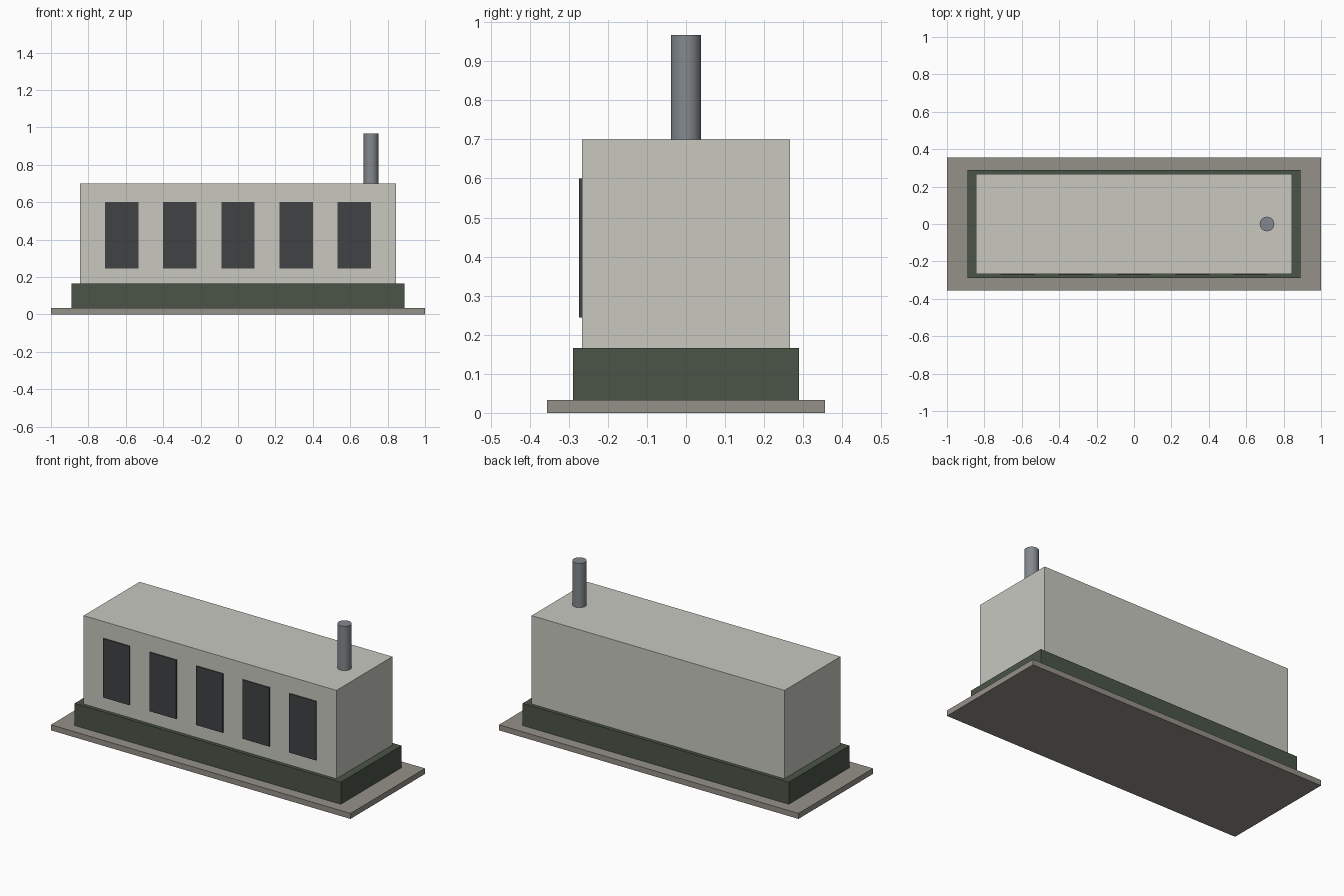
import bpy, math

if "Cube" in bpy.data.objects:
    bpy.data.objects.remove(bpy.data.objects["Cube"])


def material(name, color):
    m = bpy.data.materials.new(name)
    m.diffuse_color = (*color, 1)
    m.use_nodes = True
    m.node_tree.nodes["Principled BSDF"].inputs["Base Color"].default_value = m.diffuse_color
    return m


def box(name, x, y, z, mat):
    """Box from (min, max) ranges on each axis."""
    spans = (x, y, z)
    bpy.ops.mesh.primitive_cube_add(size=1, location=[(a + b) / 2 for a, b in spans])
    ob = bpy.context.object
    ob.name = name
    ob.scale = [b - a for a, b in spans]
    bpy.ops.object.transform_apply(location=False, rotation=False, scale=True)
    ob.data.materials.append(mat)
    return ob


concrete = material("concrete", (0.30, 0.28, 0.25))
green = material("dark_green", (0.07, 0.09, 0.065))
wall = material("pale_wall", (0.58, 0.58, 0.53))
dark = material("dark_panel", (0.05, 0.055, 0.06))
steel = material("steel", (0.23, 0.25, 0.27))

# Ground slab, skid base and enclosure
box("ground_slab", (-1, 1), (-0.3556, 0.3556), (0, 0.0333), concrete)
box("skid_base", (-0.889, 0.889), (-0.289, 0.289), (0.0333, 0.1667), green)
box("enclosure", (-0.844, 0.844), (-0.2667, 0.2667), (0.1667, 0.70), wall)

# Row of five front panels, slightly proud of the wall
for i in range(5):
    cx = (i - 2) * 0.311
    box(f"front_panel_{i + 1}", (cx - 0.089, cx + 0.089), (-0.2735, -0.260),
        (0.2445, 0.60), dark)

# Exhaust stack on the roof
bpy.ops.mesh.primitive_cylinder_add(vertices=32, radius=0.039, depth=0.267,
                                    location=(0.711, 0, 0.8335))
stack = bpy.context.object
stack.name = "exhaust_stack"
stack.data.materials.append(steel)
bpy.ops.object.shade_smooth_by_angle(angle=math.radians(30))
